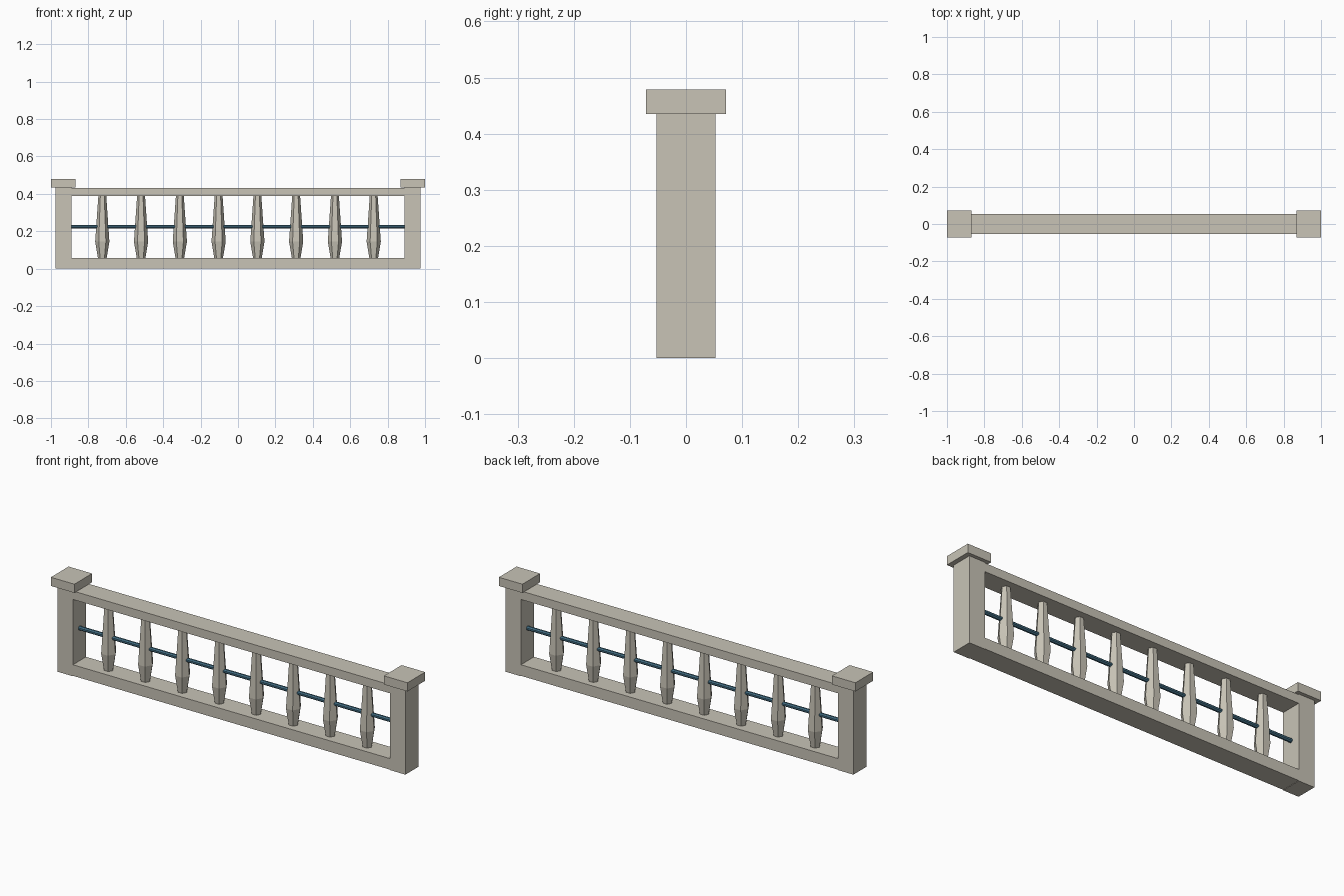
import bpy, bmesh, math
from mathutils import Matrix

if "Cube" in bpy.data.objects:
    bpy.data.objects.remove(bpy.data.objects["Cube"])


def material(name, rgb):
    m = bpy.data.materials.new(name)
    m.diffuse_color = (*rgb, 1)
    m.use_nodes = True
    m.node_tree.nodes["Principled BSDF"].inputs["Base Color"].default_value = m.diffuse_color
    return m


STONE = material("warm grey stone", (0.58, 0.55, 0.47))
STEEL = material("blue steel", (0.06, 0.17, 0.25))


def finish(bm, name, mat):
    bmesh.ops.recalc_face_normals(bm, faces=bm.faces)
    me = bpy.data.meshes.new(name)
    bm.to_mesh(me)
    bm.free()
    me.materials.append(mat)
    ob = bpy.data.objects.new(name, me)
    bpy.context.collection.objects.link(ob)
    return ob


def box(name, x0, x1, half_y, z0, z1):
    bm = bmesh.new()
    size = Matrix.Diagonal((x1 - x0, 2 * half_y, z1 - z0, 1))
    place = Matrix.Translation(((x0 + x1) / 2, 0, (z0 + z1) / 2))
    bmesh.ops.create_cube(bm, size=1, matrix=place @ size)
    return finish(bm, name, STONE)


def turned(name, profile, sides, mat):
    """Faceted solid around z from (radius, height) pairs."""
    bm = bmesh.new()
    rings = [[bm.verts.new((r * math.cos(math.tau * i / sides),
                            r * math.sin(math.tau * i / sides), z))
              for i in range(sides)] for r, z in profile]
    for low, high in zip(rings, rings[1:]):
        for i in range(sides):
            j = (i + 1) % sides
            bm.faces.new((low[i], low[j], high[j], high[i]))
    bm.faces.new(rings[0])
    bm.faces.new(rings[-1])
    return finish(bm, name, mat)


# End posts with overhanging caps
for side, s in (("left", -1), ("right", 1)):
    box(side + "_post", *sorted((s * 0.889, s * 0.976)), 0.053, 0, 0.435)
    box(side + "_post_cap", *sorted((s * 0.868, s * 1.0)), 0.071, 0.435, 0.479)

# Horizontal rails
box("bottom_rail", -0.889, 0.889, 0.0525, 0.002, 0.058)
box("top_rail", -0.889, 0.889, 0.0525, 0.389, 0.432)

# Row of tapered balusters
for i in range(8):
    post = turned(f"baluster_{i + 1}",
                  [(0.023, 0.056), (0.038, 0.145), (0.021, 0.391)], 6, STONE)
    post.location.x = (i - 3.5) * 0.2073

# Steel rod through the balusters
rod = turned("steel_rod", [(0.0105, -0.892), (0.0105, 0.892)], 8, STEEL)
rod.data.transform(Matrix.Translation((0, 0, 0.225)) @
                   Matrix.Rotation(math.pi / 2, 4, 'Y') @
                   Matrix.Rotation(math.pi / 8, 4, 'Z'))
